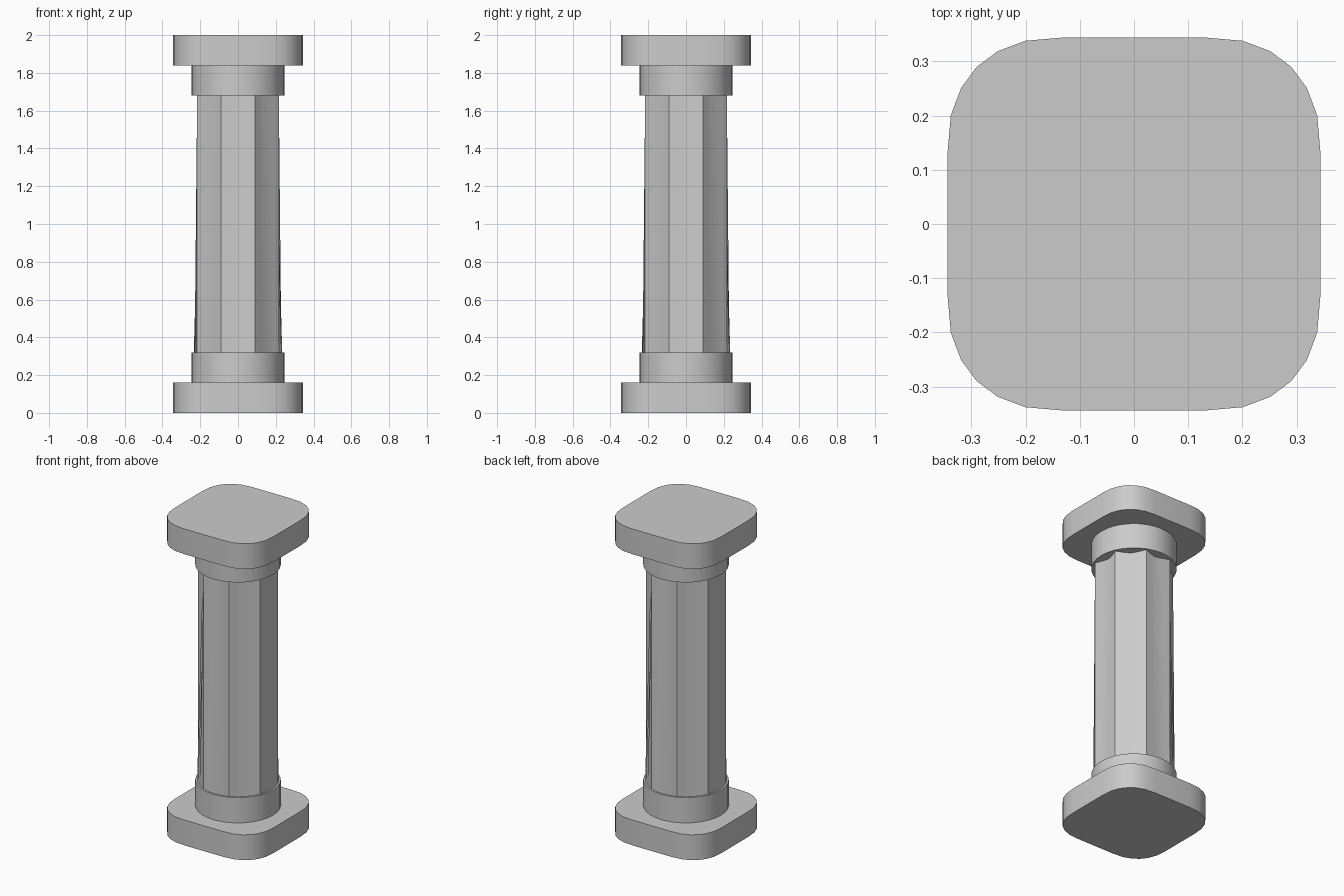
import bpy, bmesh
from math import sin, cos, pi, radians

if "Cube" in bpy.data.objects:
    bpy.data.objects.remove(bpy.data.objects["Cube"])


def loft(name, sections, smooth=35):
    """Skin equal-length rings [(outline, z), ...] and cap both ends."""
    bm = bmesh.new()
    rings = [[bm.verts.new((x, y, z)) for x, y in pts] for pts, z in sections]
    n = len(rings[0])
    for a, b in zip(rings, rings[1:]):
        for i in range(n):
            j = (i + 1) % n
            bm.faces.new((a[i], a[j], b[j], b[i]))
    bm.faces.new(rings[0][::-1])
    bm.faces.new(rings[-1])
    me = bpy.data.meshes.new(name)
    bm.to_mesh(me)
    bm.free()
    ob = bpy.data.objects.new(name, me)
    bpy.context.collection.objects.link(ob)
    bpy.ops.object.select_all(action='DESELECT')
    ob.select_set(True)
    bpy.context.view_layer.objects.active = ob
    bpy.ops.object.shade_smooth_by_angle(angle=radians(smooth))
    return ob


def circle(r, n=32):
    return [(r * cos(2 * pi * i / n), r * sin(2 * pi * i / n)) for i in range(n)]


def rounded_square():
    corner = [(0.344, 0.0), (0.344, 0.13), (0.338, 0.20), (0.319, 0.251), (0.29, 0.29),
              (0.251, 0.319), (0.20, 0.338), (0.13, 0.344)]
    pts = []
    for k in range(4):
        c, s = round(cos(k * pi / 2)), round(sin(k * pi / 2))
        pts += [(c * x - s * y, s * x + c * y) for x, y in corner]
    return pts


def fluted(r, depth):
    """Eight flutes with sharp ridges at 22.5 degrees from the axes."""
    profile = [1.0, 0.7, 0.0, 0.7]  # flute centre, side, ridge, side
    return [((r - depth * profile[i % 4]) * cos(2 * pi * i / 32),
             (r - depth * profile[i % 4]) * sin(2 * pi * i / 32)) for i in range(32)]


# Square slabs and round collars, mirrored bottom to top
for end, slab_z, collar_z in (("bottom", 0.0, 0.16), ("top", 1.84, 1.68)):
    loft(end + "_slab", [(rounded_square(), slab_z), (rounded_square(), slab_z + 0.16)])
    loft(end + "_collar", [(circle(0.245), collar_z), (circle(0.245), collar_z + 0.16)])

# Shaft: round at the foot, flutes deepening toward the top
loft("fluted_shaft", [(fluted(0.234, 0.0), 0.32), (fluted(0.234, 0.048), 1.68)])
